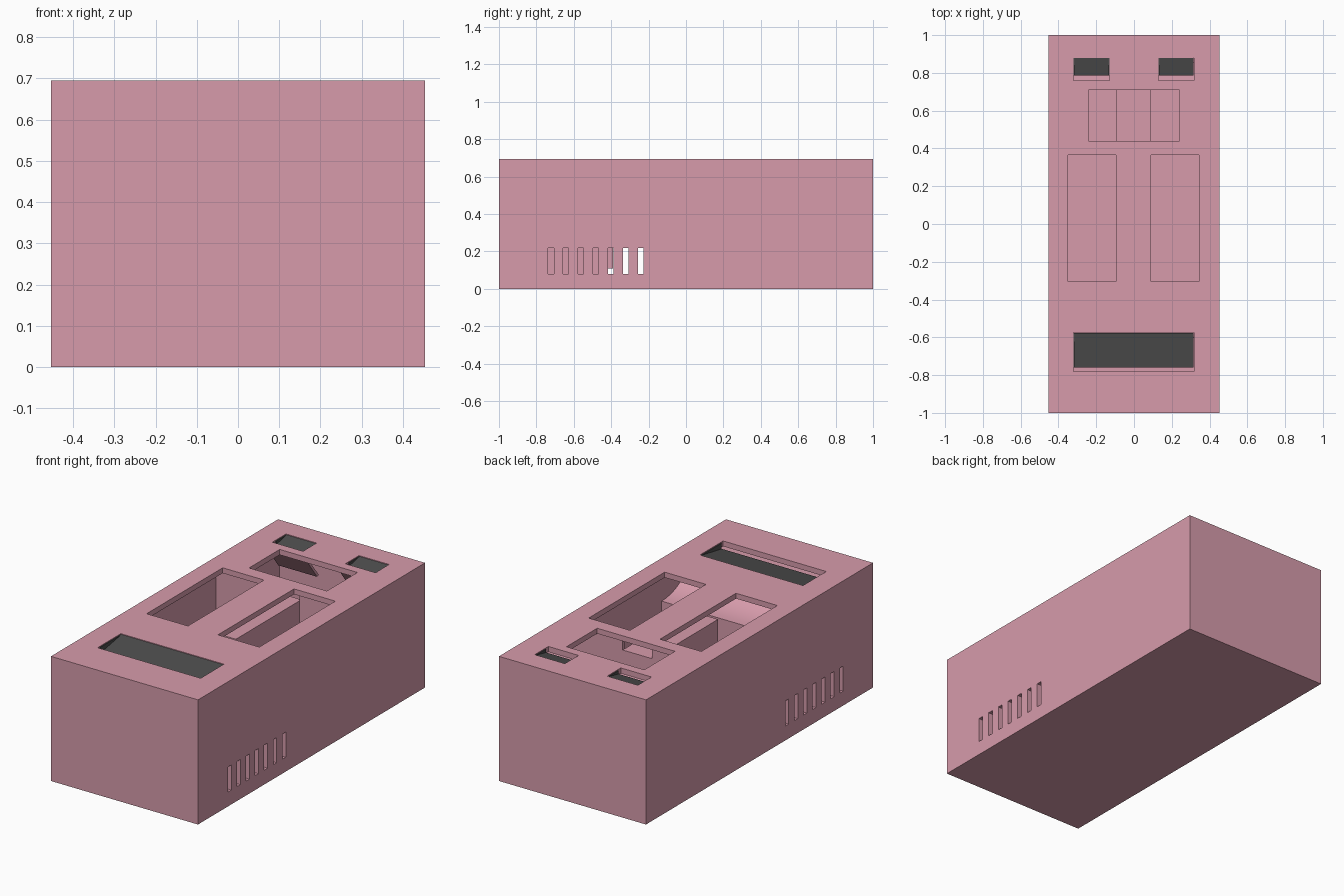
import bpy
import bmesh
import math

default = bpy.data.objects.get("Cube")
if default:
    bpy.data.objects.remove(default, do_unlink=True)


def material(name, rgb):
    mat = bpy.data.materials.new(name)
    mat.use_nodes = True
    mat.diffuse_color = (*rgb, 1)
    mat.node_tree.nodes["Principled BSDF"].inputs["Base Color"].default_value = (*rgb, 1)
    return mat


pink = material("dusty_pink", (0.68, 0.33, 0.41))
charcoal = material("charcoal", (0.075, 0.075, 0.075))

W, L, H, WALL = 0.4535, 1.0, 0.695, 0.03
LID = H - WALL


def finish(name, bm, mat):
    bmesh.ops.recalc_face_normals(bm, faces=bm.faces[:])
    mesh = bpy.data.meshes.new(name)
    bm.to_mesh(mesh)
    bm.free()
    mesh.materials.append(mat)
    obj = bpy.data.objects.new(name, mesh)
    bpy.context.collection.objects.link(obj)
    return obj


def box(name, x, y, z, mat=pink):
    bm = bmesh.new()
    bmesh.ops.create_cube(bm, size=1)
    for v in bm.verts:
        v.co = [r[0] if c < 0 else r[1] for c, r in zip(v.co, (x, y, z))]
    return finish(name, bm, mat)


def extrude_x(name, profile, x, mat=pink):
    """Extrude a (y, z) profile between two x positions."""
    bm = bmesh.new()
    face = bm.faces.new([bm.verts.new((x[0], y, z)) for y, z in profile])
    out = bmesh.ops.extrude_face_region(bm, geom=[face])
    for v in out["geom"]:
        if isinstance(v, bmesh.types.BMVert):
            v.co.x = x[1]
    return finish(name, bm, mat)


def carve(target, cutter):
    cutter.hide_render = True
    mod = target.modifiers.new("cut", "BOOLEAN")
    mod.operation = "DIFFERENCE"
    mod.solver = "EXACT"
    mod.object = cutter
    bpy.context.view_layer.objects.active = target
    bpy.ops.object.modifier_apply(modifier=mod.name)
    bpy.data.objects.remove(cutter, do_unlink=True)


# Hollow case
case = box("case", (-W, W), (-L, L), (0, H))
carve(case, box("cavity", (WALL - W, W - WALL), (WALL - L, L - WALL), (WALL, LID)))

# Openings in the lid
openings = [
    ((-0.35, -0.095), (-0.305, 0.365)),
    ((0.09, 0.345), (-0.305, 0.365)),
    ((-0.24, 0.24), (0.44, 0.71)),
    ((-0.32, 0.317), (-0.78, -0.575)),
    ((-0.32, -0.13), (0.76, 0.88)),
    ((0.13, 0.317), (0.76, 0.88)),
]
for x, y in openings:
    carve(case, box("opening", x, y, (LID - 0.02, H + 0.1)))

# Row of vents through both sides
for i in range(7):
    y = -0.722 + i * 0.08
    carve(case, box("vent", (-0.6, 0.6), (y - 0.015, y + 0.015), (0.08, 0.22)))

# Front housing with a concave curved rear shoulder
arc = [(-0.39 - 0.21 * math.sin(a), 0.60 - 0.12 * math.cos(a))
       for a in [math.pi / 2 * i / 10 for i in range(11)]]
profile = [(-0.96, 0.04), (-0.47, 0.04), (-0.43, 0.11), (-0.39, 0.11)]
housing = extrude_x("front_housing", profile + arc + [(-0.96, 0.6)],
                    (WALL - W, W - WALL))
bpy.context.view_layer.objects.active = housing
housing.select_set(True)
bpy.ops.object.shade_smooth_by_angle(angle=math.radians(30))
housing.select_set(False)

# Centre spine and its lower rear part
box("centre_spine", (-0.095, 0.09), (-0.147, 0.43), (0.02, 0.61))
box("rear_spine", (-0.095, 0.09), (0.43, 0.98), (0.02, 0.3))

# Cross partitions and sloping chutes below the rear slots
for side, label in ((1, "left"), (-1, "right")):
    box(label + "_partition", sorted((side * 0.092, side * 0.44)),
        (0.41, 0.43), (0.02, LID + 0.01))
    extrude_x(label + "_rear_chute",
              [(0.735, 0.67), (0.75, 0.67), (0.855, 0.535), (0.84, 0.53)],
              (side * 0.34, side * 0.10))


# Tilted dark panels set into the slots, with thin side cheeks
def vane(name, x, y, drop):
    low, top = H - drop, H - 0.003
    extrude_x(name, [(y[0], low), (y[1], top), (y[1], top - 0.01), (y[0], low - 0.01)],
              x, charcoal)
    for end, inward in ((x[0], 1), (x[1], -1)):
        extrude_x(name + "_cheek", [(y[0], low), (y[1], top), (y[0], top)],
                  (end, end + inward * 0.004), charcoal)


vane("front_vane", (-0.319, 0.316), (-0.76, -0.576), 0.035)
vane("right_rear_vane", (-0.319, -0.131), (0.787, 0.879), 0.022)
vane("left_rear_vane", (0.131, 0.316), (0.787, 0.879), 0.022)
